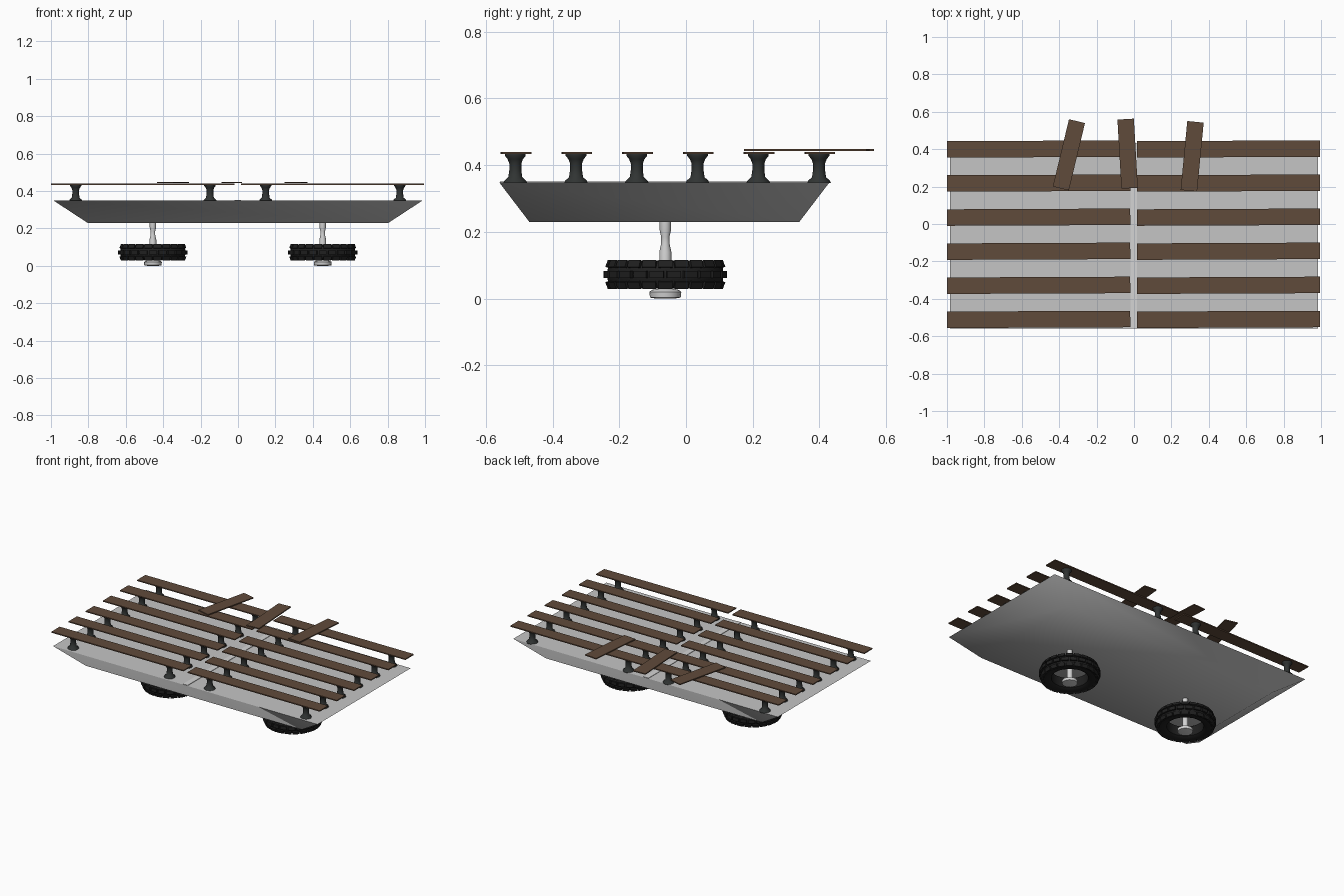
import bpy, bmesh, math
from mathutils import Matrix, Vector

cube = bpy.data.objects.get("Cube")
if cube:
    bpy.data.objects.remove(cube, do_unlink=True)


def material(name, rgb):
    m = bpy.data.materials.new(name)
    m.use_nodes = True
    m.diffuse_color = (*rgb, 1)
    m.node_tree.nodes["Principled BSDF"].inputs["Base Color"].default_value = (*rgb, 1)
    return m


HULL = material("hull grey", (0.56, 0.56, 0.56))
STRIP = material("seam light grey", (0.66, 0.66, 0.66))
WOOD = material("brown wood", (0.118, 0.070, 0.043))
IRON = material("dark iron", (0.030, 0.034, 0.033))
RUBBER = material("black rubber", (0.014, 0.014, 0.014))
STEEL = material("pale steel", (0.65, 0.65, 0.65))


def finish(name, bm, mat, smooth=None):
    me = bpy.data.meshes.new(name)
    bmesh.ops.recalc_face_normals(bm, faces=bm.faces)
    bm.to_mesh(me)
    bm.free()
    me.materials.append(mat)
    ob = bpy.data.objects.new(name, me)
    bpy.context.collection.objects.link(ob)
    if smooth:
        bpy.ops.object.select_all(action='DESELECT')
        ob.select_set(True)
        bpy.context.view_layer.objects.active = ob
        bpy.ops.object.shade_smooth_by_angle(angle=math.radians(smooth))
    return ob


def box(name, centre, size, mat, turn=0):
    bm = bmesh.new()
    bmesh.ops.create_cube(bm, size=1, matrix=Matrix.Diagonal((*size, 1)))
    ob = finish(name, bm, mat)
    ob.location = centre
    ob.rotation_euler.z = math.radians(turn)
    return ob


def lathe(name, profile, centre, sides, mat, closed=False, smooth=40):
    """Spin (radius, height) points around the vertical axis."""
    bm = bmesh.new()
    rings = []
    for r, z in profile:
        rings.append([bm.verts.new((r * math.cos(a), r * math.sin(a), z))
                      for a in (math.tau * i / sides for i in range(sides))])
    pairs = list(zip(rings, rings[1:]))
    if closed:
        pairs.append((rings[-1], rings[0]))
    else:
        bm.faces.new(rings[0])
        bm.faces.new(rings[-1])
    for lo, hi in pairs:
        for i in range(sides):
            j = (i + 1) % sides
            bm.faces.new((lo[i], lo[j], hi[j], hi[i]))
    ob = finish(name, bm, mat, smooth)
    ob.location = centre
    return ob


MID_Y = -0.065

# Hull: tray with sloping sides, soft sides and belly, flat deck
bm = bmesh.new()
bmesh.ops.create_cube(bm, size=2)
for v in bm.verts:
    top = v.co.z > 0
    hx, hy = (0.985, 0.495) if top else (0.805, 0.405)
    v.co = Vector((v.co.x * hx, v.co.y * hy + MID_Y, 0.348 if top else 0.23))
hull = finish("hull", bm, HULL, 60)

# Pale seam along the middle of the deck
box("deck_seam", (-0.002, MID_Y, 0.349), (0.035, 0.985, 0.004), STRIP)

# Deck boards in rows, each side on two flared posts
ROWS = [-0.512 + 0.1822 * i for i in range(6)]
POST = [(0.036, 0.346), (0.033, 0.353), (0.021, 0.364), (0.018, 0.385),
        (0.018, 0.405), (0.023, 0.418), (0.031, 0.428), (0.031, 0.434)]
for n, y in enumerate(ROWS):
    for side, x in (("right", -0.51), ("left", 0.505)):
        box(f"deck_board_{side}_{n}", (x, y + 0.002, 0.4365), (0.98, 0.088, 0.007), WOOD, 0.25)
    for k, x in enumerate((-0.868, -0.15, 0.148, 0.865)):
        lathe(f"board_post_{n}_{k}", POST, (x, y, 0), 12, IRON)

# Loose boards lying across the rear rows
for n, (x, y, turn) in enumerate(((-0.348, 0.37, -13.5), (-0.034, 0.376, 3.3), (0.311, 0.362, -5.5))):
    box(f"loose_board_{n}", (x, y, 0.4455), (0.088, 0.37, 0.007), WOOD, turn)

# Wheels lying flat below the hull
AXLE = [(0.03, 0.0), (0.046, 0.003), (0.048, 0.02), (0.04, 0.026), (0.018, 0.03),
        (0.018, 0.14), (0.0125, 0.165), (0.0125, 0.185), (0.017, 0.205), (0.017, 0.235)]
TYRE = [(0.112, 0.04), (0.128, 0.03), (0.158, 0.031), (0.172, 0.05), (0.175, 0.072),
        (0.172, 0.094), (0.158, 0.113), (0.128, 0.114), (0.112, 0.104)]
BLOCKS = 22


def tread(name, centre):
    """Three staggered rows of blocks round the tyre."""
    bm = bmesh.new()
    for row, (r, z, lean) in enumerate(((0.160, 0.044, 0.35), (0.169, 0.072, 0), (0.160, 0.100, -0.35))):
        for i in range(BLOCKS):
            a = math.tau * (i + 0.5 * (row % 2)) / BLOCKS
            m = (Matrix.Rotation(a, 4, 'Z') @ Matrix.Translation((r, 0, z))
                 @ Matrix.Rotation(lean, 4, 'Y') @ Matrix.Diagonal((0.032, 0.042, 0.022, 1)))
            bmesh.ops.create_cube(bm, size=1, matrix=m)
    finish(name, bm, RUBBER).location = centre


for side, x in (("right", -0.455), ("left", 0.453)):
    spot = (x, MID_Y + 0.003, 0)
    lathe(f"{side}_axle", AXLE, spot, 16, STEEL)
    lathe(f"{side}_tyre", TYRE, spot, 32, RUBBER, closed=True)
    tread(f"{side}_tread", spot)
